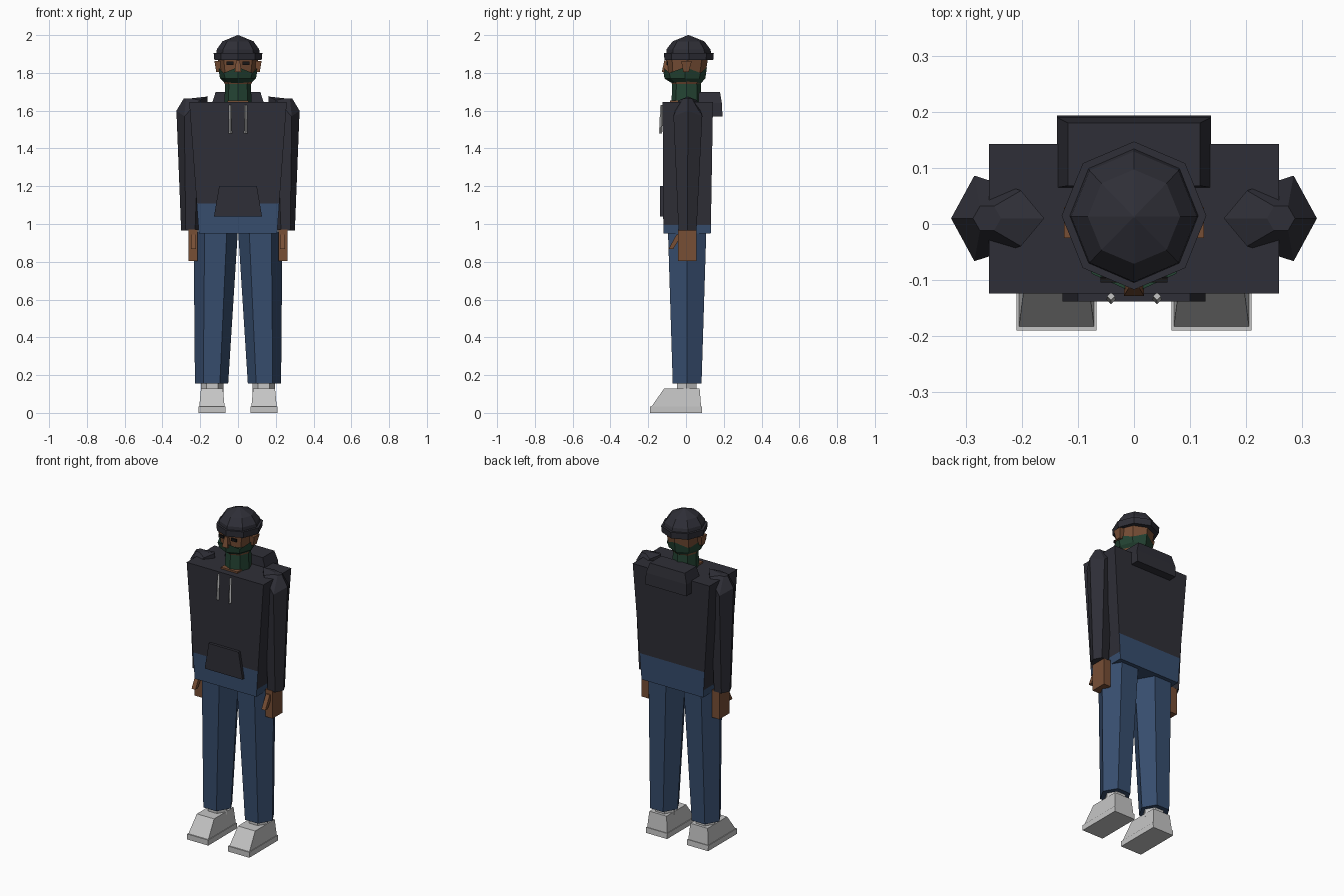
import bpy, math
from mathutils import Vector


def material(name, rgb):
    m = bpy.data.materials.new(name)
    m.diffuse_color = (*rgb, 1)
    return m


CHARCOAL = material("charcoal cloth", (0.028, 0.028, 0.038))
DENIM = material("denim blue", (0.038, 0.075, 0.155))
SKIN = material("brown skin", (0.185, 0.077, 0.036))
GREEN = material("dark green cloth", (0.018, 0.058, 0.034))
GREY = material("light grey", (0.56, 0.56, 0.56))
BLACK = material("black", (0.01, 0.009, 0.009))


def loft(name, rings, mat):
    """Skin matching rings of points from bottom to top and cap both ends."""
    n = len(rings[0])
    verts = [p for r in rings for p in r]
    faces = [(k * n + i, k * n + (i + 1) % n, (k + 1) * n + (i + 1) % n, (k + 1) * n + i)
             for k in range(len(rings) - 1) for i in range(n)]
    faces += [tuple(reversed(range(n))), tuple(range(len(verts) - n, len(verts)))]
    me = bpy.data.meshes.new(name)
    me.from_pydata(verts, [], faces)
    me.materials.append(mat)
    ob = bpy.data.objects.new(name, me)
    bpy.context.collection.objects.link(ob)
    return ob


def rect(x0, x1, y0, y1, z):
    return [(x0, y0, z), (x1, y0, z), (x1, y1, z), (x0, y1, z)]


def ngon(n, cx, cy, z, rx, ry=None):
    ry = rx if ry is None else ry
    return [(cx + rx * math.cos(2 * math.pi * i / n), cy + ry * math.sin(2 * math.pi * i / n), z)
            for i in range(n)]


def mirrored(ob):
    """Copy a right-hand part across x = 0."""
    me = ob.data.copy()
    for v in me.vertices:
        v.co.x = -v.co.x
    me.flip_normals()
    twin = bpy.data.objects.new("left_" + ob.name, me)
    bpy.context.collection.objects.link(twin)
    ob.name = "right_" + ob.name


# Torso: hooded top above, trouser waist below
def torso_ring(z):
    t = (z - 0.95) / 0.695
    w = 0.207 + 0.051 * t
    return rect(-w, w, -0.12 - 0.004 * t, 0.131 + 0.012 * t, z)


torso = loft("torso", [torso_ring(z) for z in (0.95, 0.995, 1.108, 1.645)], CHARCOAL)
torso.data.materials.append(DENIM)
for f in torso.data.polygons:
    waist = 0.995 if abs(f.normal.x) > 0.7 else 1.108
    f.material_index = 1 if f.center.z < waist - 0.01 else 0

# Pocket, folded hood and collar trim
loft("front_pocket", [
    [(-0.127, -0.138, 1.04), (0.127, -0.138, 1.04), (0.127, -0.11, 1.04), (-0.127, -0.11, 1.04)],
    [(-0.1, -0.138, 1.2), (0.1, -0.138, 1.2), (0.1, -0.11, 1.2), (-0.1, -0.11, 1.2)]], CHARCOAL)
loft("folded_hood", [rect(-0.137, 0.137, 0.065, 0.193, 1.57),
                     rect(-0.137, 0.137, 0.065, 0.19, 1.64),
                     rect(-0.118, 0.118, 0.068, 0.18, 1.70)], CHARCOAL)
loft("collar_skin", [rect(-0.055, 0.055, -0.085, 0.05, 1.64),
                     rect(-0.055, 0.055, -0.085, 0.05, 1.655)], SKIN)

# Drawstrings
mirrored(loft("drawstring", [ngon(4, 0.041, -0.135, 1.48, 0.008),
                             ngon(4, 0.041, -0.129, 1.63, 0.007)], GREY))

# Legs
mirrored(loft("trouser_leg", [ngon(6, 0.14, 0.006, 0.155, 0.088),
                              ngon(6, 0.118, 0.006, 0.96, 0.117)], DENIM))

# Shoes and ankles
mirrored(loft("ankle", [ngon(6, 0.137, 0.003, 0.11, 0.06),
                        ngon(6, 0.137, 0.003, 0.17, 0.06)], GREY))
mirrored(loft("shoe_sole", [rect(0.067, 0.209, -0.19, 0.086, 0.0),
                            rect(0.067, 0.209, -0.19, 0.084, 0.033)], GREY))
mirrored(loft("shoe_upper", [rect(0.071, 0.205, -0.183, 0.08, 0.033),
                             rect(0.08, 0.196, -0.115, 0.072, 0.13)], GREY))

# Sleeves: six-sided tube with slanted top ring and pointed shoulder
shoulder = ngon(6, 0.243, 0.01, 1.6, 0.083, 0.088)
rise = (0.0, -0.03, 0.055, 0.075, 0.055, -0.03)
shoulder = [(x, 0.01 + (y - 0.01) * (0.65 if r > 0.05 else 1), z + r)
            for (x, y, z), r in zip(shoulder, rise)]
cap = ngon(6, 0.262, 0.01, 1.665, 0.025)
mirrored(loft("sleeve", [ngon(6, 0.252, 0.008, 0.965, 0.049, 0.055), shoulder, cap], CHARCOAL))

# Hands and thumbs
mirrored(loft("hand", [rect(0.214, 0.262, -0.042, 0.055, 0.803),
                       rect(0.214, 0.262, -0.042, 0.055, 0.97)], SKIN))
mirrored(loft("thumb", [rect(0.222, 0.248, -0.092, -0.068, 0.868),
                        rect(0.222, 0.248, -0.05, -0.02, 0.945)], SKIN))

# Head, nose and ears
loft("head", [ngon(8, 0, 0.002, 1.74, 0.07, 0.075),
              ngon(8, 0, 0.002, 1.79, 0.095, 0.1),
              ngon(8, 0, 0.005, 1.88, 0.108, 0.112)], SKIN)
loft("nose", [rect(-0.018, 0.018, -0.128, -0.08, 1.805),
              rect(-0.01, 0.01, -0.115, -0.08, 1.865)], SKIN)
mirrored(loft("ear", [rect(0.09, 0.115, -0.015, 0.015, 1.805),
                      rect(0.09, 0.125, -0.025, 0.03, 1.862)], SKIN))
mirrored(loft("eye", [rect(0.025, 0.06, -0.102, -0.094, 1.842),
                      rect(0.025, 0.06, -0.104, -0.096, 1.86)], BLACK))

# Neck gaiter with a zigzag upper edge
mask_top = [(x, y, 1.83 if i % 2 == 0 else 1.80)
            for i, (x, y, z) in enumerate(ngon(8, 0, -0.006, 1.8, 0.106, 0.117))]
loft("neck_gaiter", [ngon(8, 0, 0.003, 1.64, 0.072, 0.08),
                     ngon(8, 0, 0.003, 1.745, 0.068, 0.076),
                     ngon(8, 0, -0.006, 1.77, 0.095, 0.108), mask_top], GREEN)

# Knitted cap: octagonal band and faceted dome
loft("cap_band", [ngon(8, 0, 0.015, 1.867, 0.125, 0.129),
                  ngon(8, 0, 0.015, 1.905, 0.129, 0.132)], CHARCOAL)
loft("cap_dome", [ngon(8, 0, 0.015, 1.9, 0.115, 0.12),
                  ngon(8, 0, 0.013, 1.925, 0.112, 0.116),
                  ngon(8, 0, 0.013, 1.967, 0.082, 0.084),
                  ngon(8, 0, 0.013, 2.0, 0.002)], CHARCOAL)
